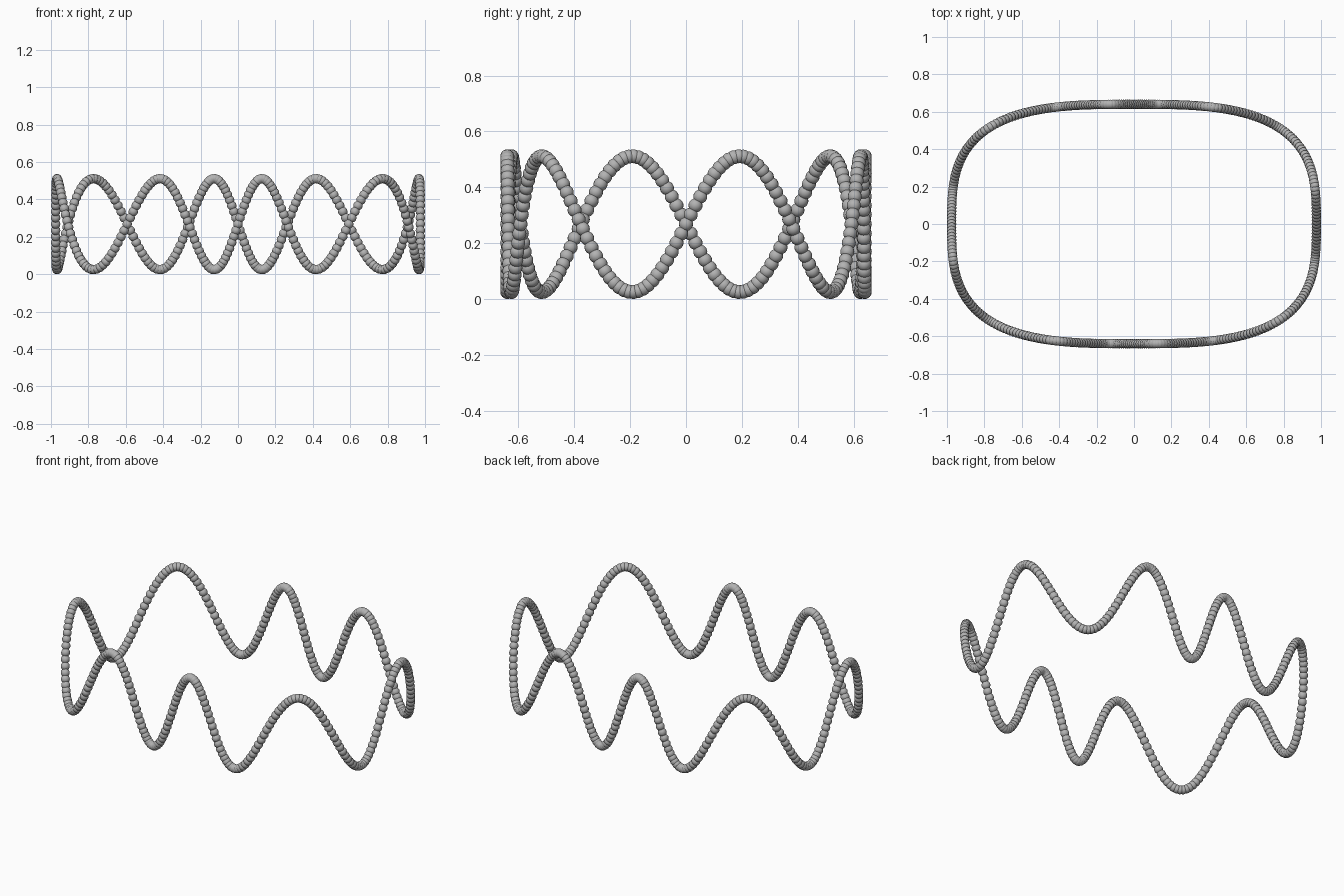
import bpy, bmesh
from math import sin, cos, tau
from mathutils import Matrix, Vector

cube = bpy.data.objects.get("Cube")
if cube:
    bpy.data.objects.remove(cube, do_unlink=True)

BEADS = 360
RADIUS = 0.025
HALF_X, HALF_Y, POWER = 0.975, 0.64, 3.1   # rounded-rectangle loop
WAVES, MID_Z, SWING = 8, 0.268, 0.243      # rise and fall around the loop


def path_point(t):
    """Point on the wavy loop at polar angle t."""
    r = (abs(cos(t) / HALF_X) ** POWER + abs(sin(t) / HALF_Y) ** POWER) ** (-1 / POWER)
    return Vector((r * cos(t), r * sin(t), MID_Z + SWING * sin(WAVES * t)))


# Grey material
grey = bpy.data.materials.new("grey")
grey.use_nodes = True
colour = (0.45, 0.45, 0.45, 1)
grey.diffuse_color = colour
grey.node_tree.nodes["Principled BSDF"].inputs["Base Color"].default_value = colour

# One smooth bead
bm = bmesh.new()
bmesh.ops.create_uvsphere(bm, u_segments=16, v_segments=12, radius=RADIUS)
for face in bm.faces:
    face.smooth = True
bead = bpy.data.meshes.new("bead")
bm.to_mesh(bead)
bm.free()

# String of overlapping beads, gathered by moving the bead along the path
loop = bmesh.new()
position = Vector((0, 0, 0))
for i in range(BEADS):
    target = path_point(tau * i / BEADS)
    bead.transform(Matrix.Translation(target - position))
    position = target
    loop.from_mesh(bead)
mesh = bpy.data.meshes.new("bead_loop")
loop.to_mesh(mesh)
loop.free()
bpy.data.meshes.remove(bead)
mesh.materials.append(grey)
bead_loop = bpy.data.objects.new("bead_loop", mesh)
bpy.context.collection.objects.link(bead_loop)
